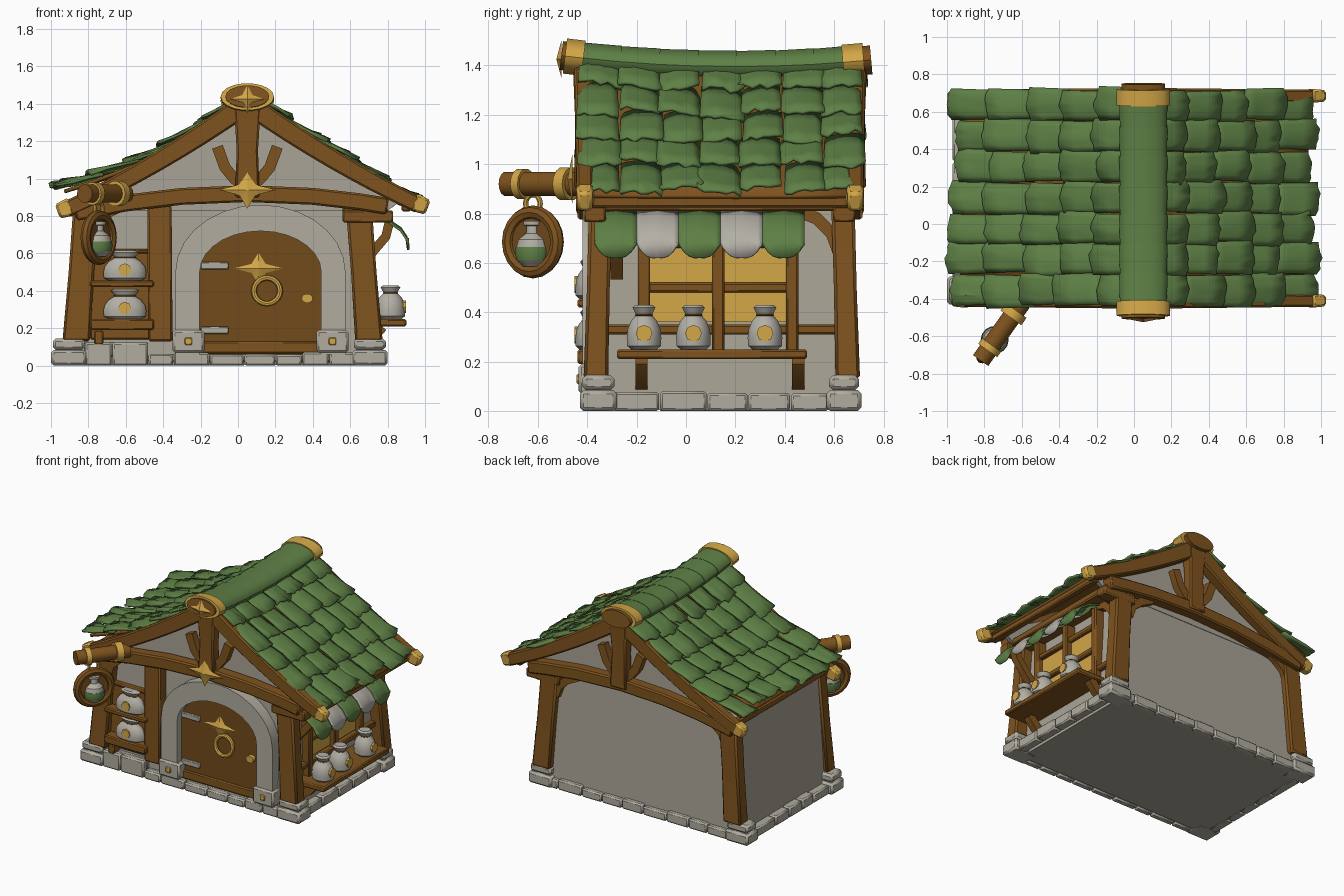
import bpy, bmesh, math, random
from mathutils import Vector

random.seed(4)
if "Cube" in bpy.data.objects:
    bpy.data.objects.remove(bpy.data.objects["Cube"])
PARTS = []


def material(name, r, g, b):
    m = bpy.data.materials.new(name)
    m.use_nodes = True
    m.diffuse_color = (r, g, b, 1)
    m.node_tree.nodes["Principled BSDF"].inputs["Base Color"].default_value = (r, g, b, 1)
    return m


WOOD = material("brown wood", .21, .086, .013)
DARK = material("dark wood", .17, .069, .011)
GREEN = material("green shingle", .112, .215, .06)
GOLD = material("gold", .65, .385, .064)
STONE = material("grey stone", .44, .415, .35)
PLASTER = material("plaster", .40, .37, .305)
CLOTH = material("pale cloth", .45, .43, .38)


def finish(name, bm, mat, bevel=0, thick=0):
    bmesh.ops.recalc_face_normals(bm, faces=bm.faces[:])
    me = bpy.data.meshes.new(name)
    bm.to_mesh(me)
    bm.free()
    me.materials.append(mat)
    ob = bpy.data.objects.new(name, me)
    bpy.context.collection.objects.link(ob)
    if thick:
        s = ob.modifiers.new("thickness", 'SOLIDIFY')
        s.thickness, s.offset = thick, 0
    if bevel:
        b = ob.modifiers.new("bevel", 'BEVEL')
        b.width, b.segments = bevel, 1
    PARTS.append(ob)


def rect(w, h):
    return [(-w / 2, -h / 2), (w / 2, -h / 2), (w / 2, h / 2), (-w / 2, h / 2)]


def ngon(a, b, n=14):
    return [(a * math.cos(math.tau * i / n), b * math.sin(math.tau * i / n)) for i in range(n)]


def sweep(name, pts, sec, mat, side, scale=None, bevel=0):
    """Carry a cross-section along a path; side is the section's first axis."""
    bm, side, rings = bmesh.new(), Vector(side).normalized(), []
    pts = [Vector(p) for p in pts]
    for i, p in enumerate(pts):
        t = pts[min(i + 1, len(pts) - 1)] - pts[max(i - 1, 0)]
        n, k = t.cross(side).normalized(), scale[i] if scale else 1
        rings.append([bm.verts.new(p + side * a * k + n * b * k) for a, b in sec])
    skin(bm, [r + r[:1] for r in rings])
    bm.faces.new(rings[0])
    bm.faces.new(rings[-1])
    finish(name, bm, mat, bevel)


def skin(bm, rows):
    """Fill quads between rows of vertices."""
    for a, b in zip(rows, rows[1:]):
        for j in range(len(a) - 1):
            bm.faces.new((a[j], a[j + 1], b[j + 1], b[j]))


def box(name, x, y, z, mat, bevel=.008, scale=None):
    """Box from (low, high) ranges."""
    cx, cy = sum(x) / 2, sum(y) / 2
    sweep(name, [(cx, cy, z[0]), (cx, cy, z[1])], rect(x[1] - x[0], y[1] - y[0]), mat, (1, 0, 0), scale, bevel)


def plate(name, outline, y0, y1, mat):
    """Extrude an xz outline between two depths."""
    sweep(name, [(0, y0, 0), (0, y1, 0)], [(x, -z) for x, z in outline], mat, (1, 0, 0))


def lathe(name, x, y, prof, mat, a=1, b=1):
    sweep(name, [(x, y, z) for r, z in prof], ngon(a, b), mat, (1, 0, 0), [r for r, z in prof])


def ring(name, loc, axis, R, r, mat):
    bpy.ops.mesh.primitive_torus_add(location=loc, rotation=Vector(axis).to_track_quat('Z', 'Y').to_euler(),
                                     major_radius=R, minor_radius=r, major_segments=20, minor_segments=8)
    ob = bpy.context.object
    ob.name = name
    ob.data.materials.append(mat)
    PARTS.append(ob)


def star(name, x, y, z, w, h):
    """Four-pointed star with a raised middle, facing the front."""
    bm = bmesh.new()
    rim = []
    for i in range(8):
        k, a = (1, .4)[i % 2], math.tau * i / 8
        rim.append(bm.verts.new((x + w * k * math.cos(a), y, z + h * k * math.sin(a))))
    tip = bm.verts.new((x, y - .02, z))
    for i in range(8):
        bm.faces.new((rim[i], rim[(i + 1) % 8], tip))
    bm.faces.new(rim)
    finish(name, bm, GOLD)


RIDGE_X = .05


def sag(y):
    return .09 * (y - .2) ** 2


def roof(s, t, y, lift=0):
    """Point on the roof, t out from the ridge on side s."""
    z = 1.43 - .68 * t + .13 * t * t + sag(y) * max(0, 1 - t)
    return (RIDGE_X + s * t, y, z + lift)


# Plaster body, wider at the foot, and gables
box("body_walls", (-.87, .64), (-.33, .635), (.004, .86), PLASTER, 0, [1.06, 1])
slope = [i / 8 * .85 for i in range(-8, 9)]
for nm, y in (("front", -.34), ("back", .61)):
    top = [roof(math.copysign(1, t), abs(t), y, -.05) for t in slope]
    plate(nm + "_gable", [(p[0], p[2]) for p in top] + [(.8, .83), (-.8, .83)], y, y + .03, PLASTER)


# Stone footing
def stone_row(name, along_x, lo, hi, across, h):
    p = lo
    while p < hi - .01:
        q = min(hi, p + random.uniform(.13, .2))
        q = hi if hi - q < .07 else q
        span = (p + .002, q - .002)
        box(name, span if along_x else across, across if along_x else span,
            (0, h + random.uniform(-.008, .008)), STONE, .01)
        p = q


stone_row("front_footing", True, -.82, -.48, (-.42, -.37), .13)
stone_row("front_step", True, -.48, .64, (-.42, -.37), .065)
stone_row("back_footing", True, -.84, .64, (.64, .695), .07)
stone_row("left_footing", False, -.3, .58, (.7, .77), .075)
stone_row("right_footing", False, -.3, .58, (-.97, -.9), .075)
box("shelf_footing", (-.82, -.48), (-.38, -.32), (.05, .125), STONE)
box("step_ledge", (-.48, .62), (-.38, -.34), (.02, .06), STONE)

# Corner posts on stone blocks
for x0, x1 in ((-.865, -.81), (.7, .645)):
    for y0, y1 in ((-.365, -.345), (.655, .635)):
        bx = (-1, -.81) if x0 < 0 else (.61, .8)
        by = (-.43, -.28) if y0 < 0 else (.57, .71)
        box("corner_stone", bx, by, (0, .085), STONE, .015)
        box("corner_stone_cap", (bx[0] + .01, bx[1] - .01), (by[0] + .01, by[1] - .01), (.085, .145), STONE, .015)
        sweep("corner_post", [(x0, y0, .13), ((x0 + x1) / 2, (y0 + y1) / 2, .5), (x1, y1, .86)],
              rect(.14, .095), WOOD, (1, 0, 0), [1.05, .97, 1], .012)
sweep("door_post", [(-.415, -.365, .13), (-.42, -.36, .86)], rect(.13, .1), WOOD, (1, 0, 0), bevel=.01)

# Timber trusses at both gables
for nm, y, d in (("front", -.41, -1), ("back", .685, 1)):
    ty = y - .015 * d
    sweep(nm + "_tie_beam", [(x, ty, .92 - .12 * (x - RIDGE_X) ** 2) for x in (-.87, -.6, -.3, .05, .4, .65, .8)],
          rect(.09, .09), WOOD, (0, 1, 0), bevel=.01)
    sweep(nm + "_king_post", [(RIDGE_X, y, .9), (RIDGE_X, y, 1.15), (RIDGE_X, y, 1.4)],
          rect(.12, .08), WOOD, (1, 0, 0), [1.1, .95, 1.2], .01)
    for s, tm in ((-1, .97), (1, .92)):
        sweep(nm + "_rafter", [roof(s, tm * i / 8, y, -.06) for i in range(9)], rect(.085, .115), WOOD, (0, 1, 0),
              [1 - .03 * i for i in range(9)], .01)
        sweep(nm + "_rafter_cap", [roof(s, tm - .03, y, -.055), roof(s, tm + .045, y, -.05)], rect(.075, .1), GOLD,
              (0, 1, 0), [1, .8], .012)
        sweep(nm + "_king_brace", [(RIDGE_X + s * a, ty, z) for a, z in ((.02, .96), (.07, 1.0), (.12, 1.06), (.16, 1.17))],
              rect(.05, .06), WOOD, (0, 1, 0))
        if d > 0 or s < 0:
            cx = -.79 if s < 0 else .6
            sweep(nm + "_knee_brace", [(cx - s * a, ty - .02 * d, z) for a, z in ((0, .68), (.03, .76), (.1, .82), (.2, .87))],
                  rect(.05, .055), WOOD, (0, 1, 0))

# Wall plates and eave beams along the sides
for x, z, w in ((-.82, .81, .1), (.68, .835, .24), (.9, .85, .05), (-.87, .865, .05)):
    sweep("side_beam", [(x, -.4, z), (x, .68, z)], rect(w, .05), WOOD, (1, 0, 0), bevel=.008)
for y in (-.37, .64):
    box("plate_end", (.56, .83), (y - .045, y + .045), (.765, .83), WOOD)

# Roof boards and overlapping bent shingles
ROWS, COLS, Y0, Y1 = 5, 7, -.435, .72
for s, tm, nm, flare in ((-1, 1.03, "right", .14), (1, .925, "left", -.11)):
    def bend(t):
        return flare * max(0, t - .5)
    bm = bmesh.new()
    skin(bm, [[bm.verts.new(roof(s, t, y, bend(t) - .025)) for y in (-.4, -.1, .2, .45, .68)]
              for t in [tm * .95 * i / 7 for i in range(8)]])
    finish(nm + "_roof_boards", bm, WOOD, thick=.02)
    bm = bmesh.new()
    step, wide = (tm - .08) / ROWS, (Y1 - Y0) / COLS
    for r in reversed(range(ROWS)):
        for c in range(COLS):
            cy = Y0 + wide * (c + .5) + random.uniform(-.01, .01)
            half = wide * random.uniform(.48, .55)
            t1 = .08 + step * (r + 1) + random.uniform(-.03, .025)
            t0, tilt = .06 + step * r - .05, random.uniform(-.012, .012)
            rows = []
            for i in range(4):
                f, line = i / 3, []
                for j in range(7):
                    u = j / 3 - 1
                    t = t0 + (t1 - t0) * f - .02 * f * u * u + random.uniform(-.008, .008) * f
                    y = cy + half * u * (.92 + .08 * f)
                    lift = .033 * f + .016 * (1 - u * u) + tilt * u + random.uniform(-.011, .011) * f
                    line.append(bm.verts.new(roof(s, t, y, lift - .015 + bend(t))))
                rows.append(line)
            skin(bm, rows)
    finish(nm + "_shingles", bm, GREEN, thick=.014)


# Ridge cap with gold ends
def ridge(name, ya, yb, k, mat, k2=None):
    sweep(name, [(RIDGE_X, y, 1.395 + sag(y)) for y in (ya, yb)], ngon(.13, .066, 18), mat, (1, 0, 0), [k, k2 or k])


for i in range(7):
    a = -.44 + i * 1.1 / 7
    ridge("ridge_tile", a, a + .175, .96, GREEN, 1)
for a, b, e in ((-.49, -.415, -.505), (.635, .72, .75)):
    ridge("ridge_gold_band", a, b, 1.1, GOLD)
    ridge("ridge_end", b if e < 0 else a, e, .9, WOOD)
star("ridge_star", RIDGE_X, -.505, 1.425, .1, .075)
star("beam_star", RIDGE_X, -.46, .94, .155, .1)

# Door in a stone arch
DX = .12


def arch(a, b, base):
    return [(DX - a, base)] + [(DX - a * math.cos(math.pi * i / 14), .5 + b * math.sin(math.pi * i / 14))
                               for i in range(15)] + [(DX + a, base)]


plate("door_arch", arch(.455, .36, .06) + arch(.325, .22, .06)[::-1], -.42, -.32, STONE)
plate("door", arch(.33, .225, .06), -.365, -.32, DARK)
box("door_bottom_rail", (DX - .32, DX + .32), (-.378, -.36), (.065, .13), WOOD)
for s in (-1, 1):
    x = DX + s * .385
    box("arch_foot", (x - .085, x + .085), (-.435, -.32), (.07, .19), STONE, .012)
    box("arch_foot_stud", (x - .02, x + .02), (-.443, -.43), (.11, .15), GOLD, .005)
for z in (.535, .19):
    box("door_hinge", (-.2, -.05), (-.38, -.36), (z - .02, z + .02), STONE, .005)
star("door_star", .11, -.366, .52, .135, .085)
ring("door_ring", (.155, -.385, .4), (0, -1, .15), .07, .015, GOLD)
sweep("door_knob", [(.37, -.36, .36), (.37, -.395, .36)], ngon(.03, .025), GOLD, (1, 0, 0))


# Cloth sacks
def sack(x, y, z, a, b, h, face):
    prof = ((.75, 0), (.97, .08), (1, .26), (.94, .46), (.75, .64), (.5, .75), (.46, .78), (.66, .94), (.5, 1))
    lathe("sack", x, y, [(r, z + h * k) for r, k in prof], CLOTH, a, b)
    lathe("sack_tie", x, y, [(.46, z + h * .74), (.53, z + h * .77), (.46, z + h * .8)], WOOD, a, b)
    f = Vector(face)
    c = Vector((x + f.x * a, y + f.y * b, z + h * .36))
    sweep("sack_patch", [c - f * .02, c + f * .002], ngon(.034, .034, 8), GOLD, f.cross((0, 0, 1)))


# Front shelves
box("front_shelf_back", (-.79, -.46), (-.365, -.32), (.14, .62), WOOD)
for z0, z1 in ((.19, .25), (.42, .455), (.6, .625)):
    box("front_shelf", (-.79, -.45), (-.44 if z1 < .6 else -.375, -.33), (z0, z1), WOOD)
box("front_shelf_bracket", (-.77, -.72), (-.42, -.33), (.11, .19), WOOD)
for z in (.25, .455):
    sack(-.605, -.39, z, .115, .06, .16, (0, -1, 0))

# Side window and counter
box("window_pane", (.62, .678), (-.15, .43), (.36, .68), GOLD, 0)
for y in (-.17, .13, .43):
    box("window_post", (.64, .72), (y - .025, y + .025), (.24, .8), WOOD)
for z, ya, yb in ((.5, -.17, .43), (.33, -.32, .62), (.68, -.17, .43)):
    box("window_rail", (.64, .705), (ya, yb), (z - .02, z + .02), WOOD)
box("counter", (.64, .9), (-.28, .49), (.21, .25), WOOD)
for y in (-.18, .455):
    sweep("counter_bracket", [(.66, y, .11), (.71, y, .14), (.77, y, .21)], rect(.05, .06), WOOD, (0, 1, 0))
for y in (-.17, .03, .32):
    sack(.815, y, .25, .08, .072, .18, (1, 0, 0))

# Scalloped awning and its brackets
for k in range(5):
    bm, rows = bmesh.new(), []
    for x, z, drop in ((.7, .82, 0), (.79, .79, 0), (.87, .735, 0), (.9, .69, 0), (.91, .62, .07)):
        rows.append([bm.verts.new((x, -.37 + .17 * (k + j / 8), z + drop * abs(j / 4 - 1) ** 2.5
                                   - .012 * abs(j / 4 - 1))) for j in range(9)])
    skin(bm, rows)
    finish("awning_strip", bm, CLOTH if k % 2 else GREEN, thick=.012)
sweep("awning_bracket", [(.67, -.28, .55), (.73, -.28, .62), (.79, -.28, .69), (.81, -.28, .77)],
      rect(.05, .05), WOOD, (0, 1, 0))
sweep("side_knee_brace", [(.68, .62, .64), (.68, .59, .72), (.68, .53, .78), (.68, .45, .81)],
      rect(.05, .05), WOOD, (1, 0, 0))

# Hanging sign on a round pole
start, end = Vector((-.6, -.42, .92)), Vector((-.82, -.73, .92))
run = (end - start).normalized()
across = run.cross((0, 0, 1))
sweep("sign_pole", [start, end], ngon(.05, .05), WOOD, across)
for f, r, h in ((.2, .068, .024), (.78, .062, .018)):
    c = start.lerp(end, f)
    sweep("pole_band", [c - run * h, c + run * h], ngon(r, r), GOLD, across)
hub = Vector((-.745, -.62, .685))
ring("sign_hanger", hub + Vector((0, 0, .155)), across, .036, .011, GOLD)
ring("sign_rim", hub, across, .12, .028, WOOD)
sweep("sign_board", [hub - across * .01, hub + across * .01], ngon(.12, .12, 20), DARK, run)
lathe("bottle", hub.x, hub.y, [(.04, .585), (.066, .61), (.073, .65), (.06, .695), (.028, .72), (.026, .75),
                               (.04, .753), (.04, .77)], CLOTH)
lathe("bottle_liquid", hub.x, hub.y, [(.067, .61), (.075, .64), (.071, .665)], GREEN)

# Soft shading with sharp edges kept
bpy.ops.object.select_all(action='DESELECT')
for ob in PARTS:
    ob.select_set(True)
bpy.context.view_layer.objects.active = PARTS[0]
bpy.ops.object.shade_smooth_by_angle(angle=math.radians(35))
